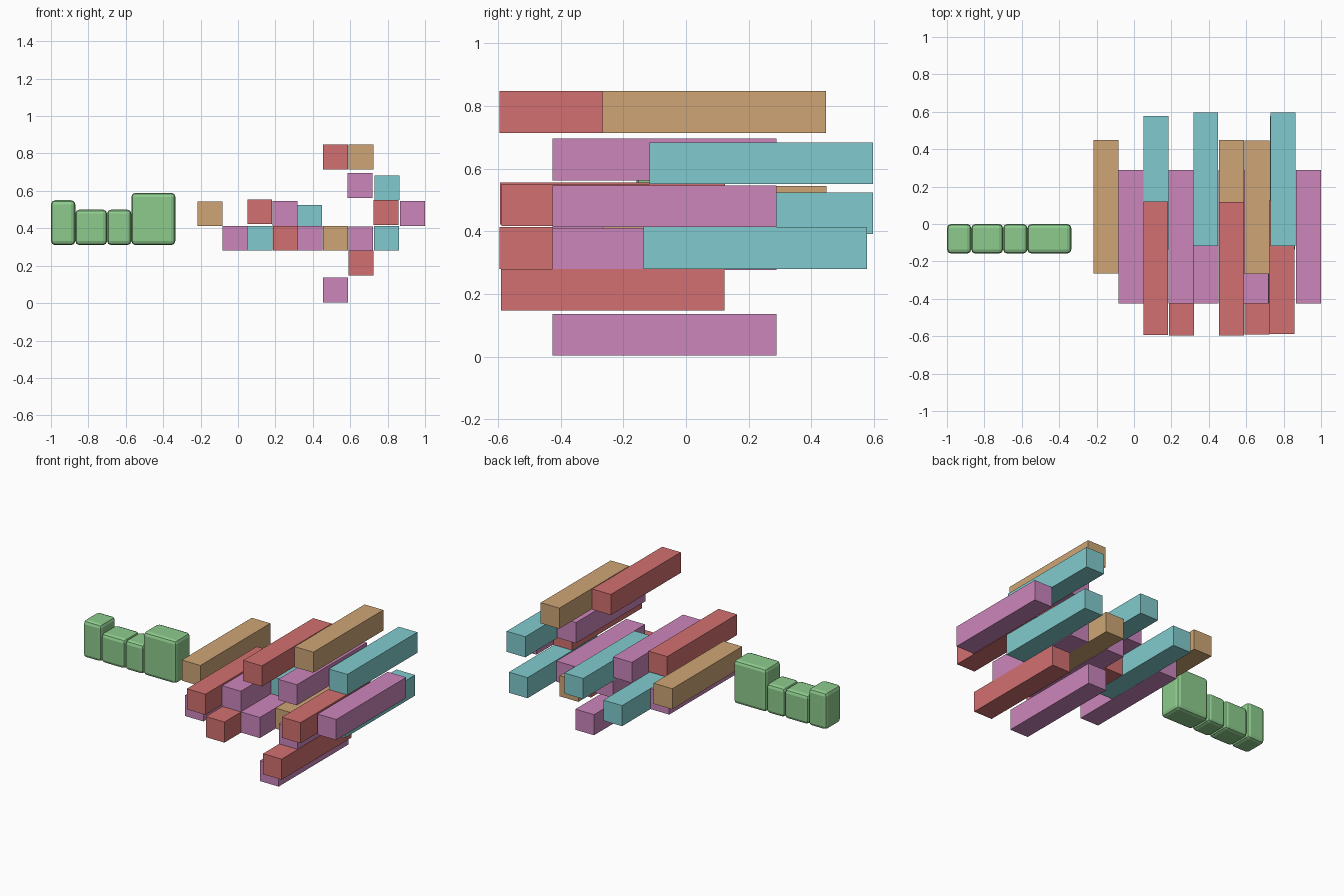
import bpy
import bmesh
from mathutils import Matrix

if "Cube" in bpy.data.objects:
    bpy.data.objects.remove(bpy.data.objects["Cube"])

COLOURS = {
    "red": (0.65, 0.16, 0.16, 1),
    "tan": (0.62, 0.38, 0.18, 1),
    "pink": (0.60, 0.24, 0.50, 1),
    "teal": (0.22, 0.60, 0.62, 1),
    "green": (0.27, 0.60, 0.27, 1),
}
MATS = {}
for key, rgba in COLOURS.items():
    MATS[key] = bpy.data.materials.new(key)
    MATS[key].diffuse_color = rgba


def box(name, lo, hi, colour, bevel=0.0):
    """Axis-aligned box from corner lo to corner hi."""
    size = [b - a for a, b in zip(lo, hi)]
    mid = [(a + b) / 2 for a, b in zip(lo, hi)]
    bm = bmesh.new()
    bmesh.ops.create_cube(bm, size=1, matrix=Matrix.Diagonal((*size, 1)))
    mesh = bpy.data.meshes.new(name)
    bm.to_mesh(mesh)
    bm.free()
    mesh.materials.append(MATS[colour])
    ob = bpy.data.objects.new(name, mesh)
    ob.location = mid
    bpy.context.collection.objects.link(ob)
    if bevel:
        mod = ob.modifiers.new("rounded_edges", "BEVEL")
        mod.width = bevel
        mod.segments = 2
    return ob


# Square beams forming an arrow: (part, colour, x start, z start, y start)
SIDE, LENGTH = 0.133, 0.713
BEAMS = [
    # shaft, lower row
    ("shaft_lower_beam", "pink", -0.082, 0.280, -0.425),
    ("shaft_lower_beam", "teal", 0.052, 0.280, -0.135),
    ("shaft_lower_beam", "red", 0.187, 0.280, -0.595),
    ("shaft_lower_beam", "pink", 0.320, 0.280, -0.425),
    ("shaft_lower_beam", "tan", 0.455, 0.280, -0.265),
    # shaft, upper row
    ("shaft_upper_beam", "tan", -0.216, 0.411, -0.265),
    ("shaft_upper_beam", "red", 0.050, 0.422, -0.593),
    ("shaft_upper_beam", "pink", 0.185, 0.413, -0.425),
    ("shaft_upper_beam", "teal", 0.317, 0.391, -0.117),
    # arrow head
    ("head_beam", "pink", 0.590, 0.277, -0.425),
    ("head_beam", "teal", 0.727, 0.280, -0.135),
    ("head_beam", "red", 0.725, 0.417, -0.588),
    ("head_tip_beam", "pink", 0.866, 0.413, -0.425),
    ("head_beam", "teal", 0.730, 0.550, -0.117),
    ("head_beam", "pink", 0.585, 0.562, -0.425),
    ("head_top_beam", "red", 0.454, 0.714, -0.595),
    ("head_top_beam", "tan", 0.592, 0.714, -0.267),
    ("head_bottom_beam", "red", 0.592, 0.147, -0.590),
    ("head_bottom_beam", "pink", 0.455, 0.003, -0.425),
]
for name, colour, x, z, y in BEAMS:
    box(name, (x, y, z), (x + SIDE, y + LENGTH, z + SIDE), colour)

# Plain rounded blocks hold the place of the sign beside the arrow
for x0, x1, top in [(-1.0, -0.87, 0.55), (-0.87, -0.70, 0.50),
                    (-0.70, -0.57, 0.50), (-0.57, -0.335, 0.59)]:
    box("plain_sign_block", (x0, -0.158, 0.31), (x1, 0.0, top), "green", 0.022)

for m in bpy.data.materials:
    if m.users and not m.is_grease_pencil:
        m.use_nodes = True
        m.node_tree.nodes["Principled BSDF"].inputs["Base Color"].default_value = m.diffuse_color
